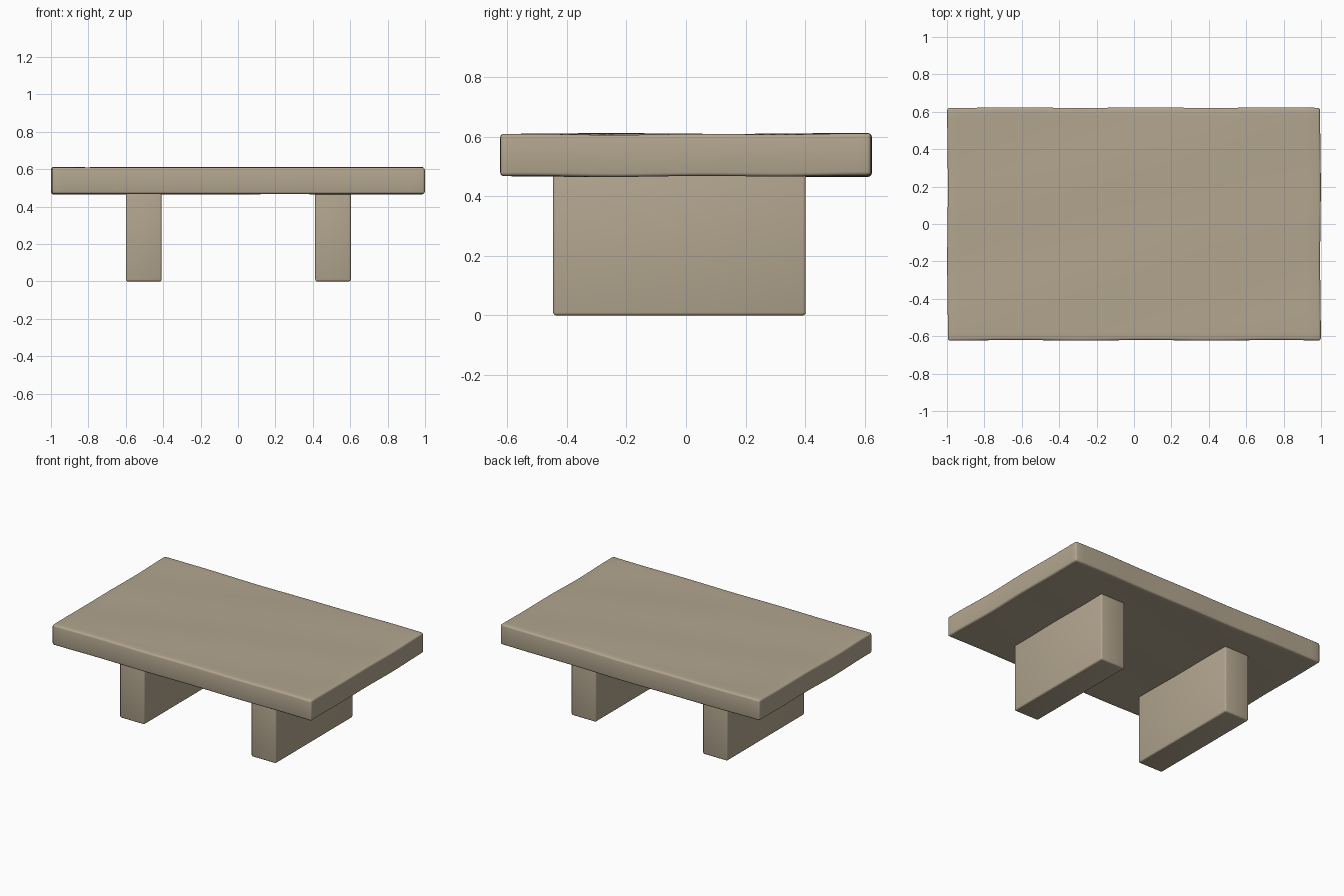
import bpy, bmesh, math
from mathutils import Vector

if "Cube" in bpy.data.objects:
    bpy.data.objects.remove(bpy.data.objects["Cube"])

stone = bpy.data.materials.new("warm beige stone")
stone.diffuse_color = (0.45, 0.38, 0.275, 1)
stone.use_nodes = True
stone.node_tree.nodes["Principled BSDF"].inputs["Base Color"].default_value = stone.diffuse_color


def block(name, lo, hi, bevel, cuts=0, wobble=0.0):
    """Box between two corners with softened edges and optional hand-hewn unevenness."""
    lo, hi = Vector(lo), Vector(hi)
    size, mid = hi - lo, (lo + hi) / 2
    bm = bmesh.new()
    bmesh.ops.create_cube(bm, size=1)
    bmesh.ops.scale(bm, vec=size, verts=bm.verts)
    bmesh.ops.bevel(bm, geom=bm.edges[:], offset=bevel, segments=3,
                    profile=0.5, affect='EDGES')
    if cuts:
        # slice evenly along x and y so the surface can undulate
        for axis, step in ((Vector((1, 0, 0)), size.x), (Vector((0, 1, 0)), size.y)):
            for i in range(1, cuts):
                bmesh.ops.bisect_plane(
                    bm, geom=bm.verts[:] + bm.edges[:] + bm.faces[:],
                    plane_co=axis * (i / cuts - 0.5) * step, plane_no=axis)
        for v in bm.verts:
            x, y, z = v.co
            v.co.z += wobble * math.sin(3.1 * x - 7 * y) * math.cos(4 * y + 1)
            v.co.y += wobble * 0.6 * math.sin(9 * x + 1)
            v.co.x += wobble * 0.6 * math.sin(8 * y)
    mesh = bpy.data.meshes.new(name)
    bm.to_mesh(mesh)
    bm.free()
    mesh.materials.append(stone)
    ob = bpy.data.objects.new(name, mesh)
    ob.location = mid
    bpy.context.collection.objects.link(ob)
    bpy.ops.object.select_all(action='DESELECT')
    ob.select_set(True)
    bpy.context.view_layer.objects.active = ob
    bpy.ops.object.shade_smooth_by_angle(angle=math.radians(35))
    return ob


# Slightly uneven slab top
block("table_top", (-0.997, -0.622, 0.468), (0.997, 0.622, 0.609), 0.012, 28, 0.003)

# Two slab legs, set a little towards the front
for name, x in (("left_leg", -0.504), ("right_leg", 0.508)):
    block(name, (x - 0.095, -0.446, 0), (x + 0.095, 0.402, 0.485), 0.01)
